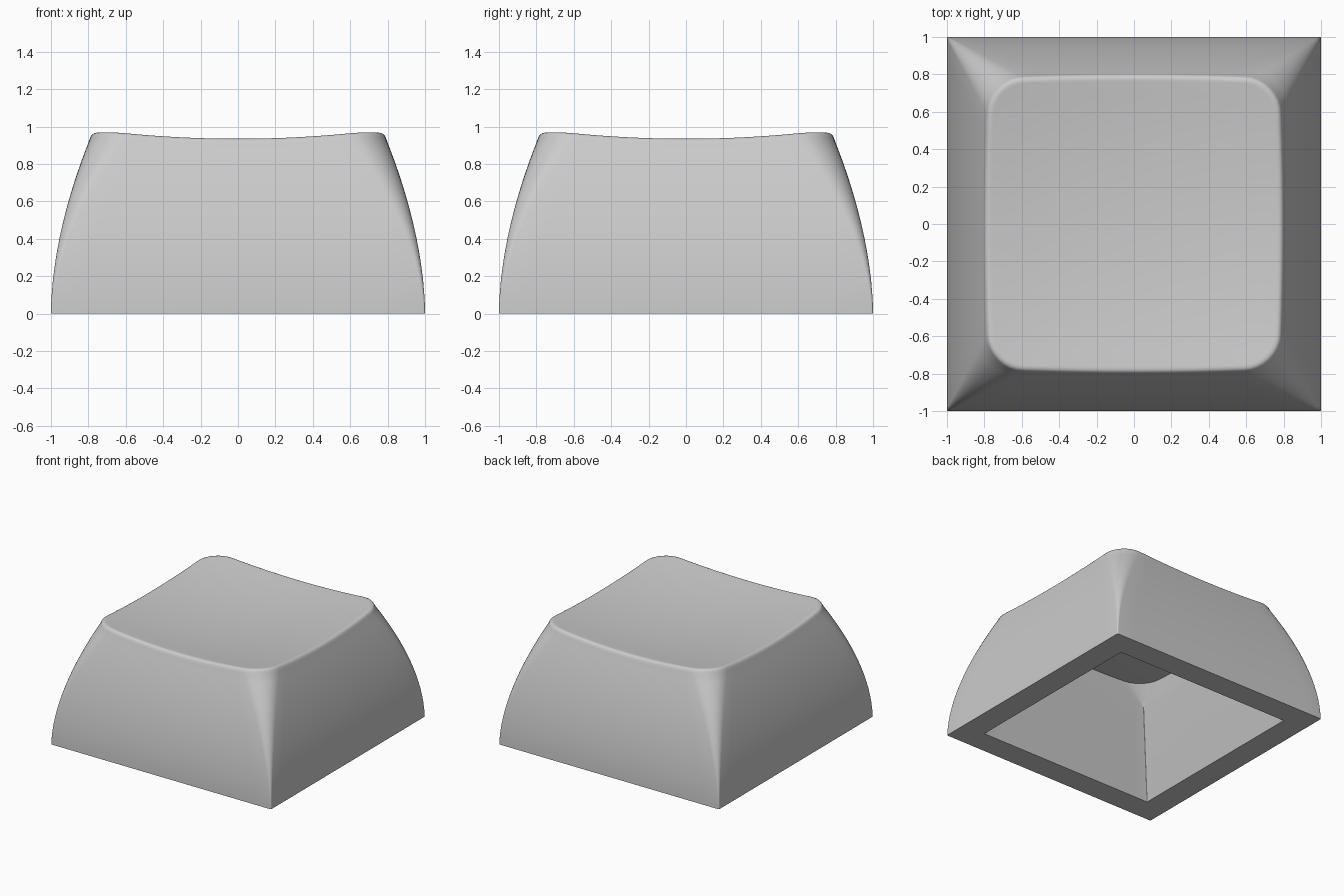
import bpy, bmesh
from math import sin, cos, pi, radians

if "Cube" in bpy.data.objects:
    bpy.data.objects.remove(bpy.data.objects["Cube"])

SIDE, CORNER = 14, 8          # segments per straight side and per corner


def dish(x, y):
    """Height of the scooped top."""
    return 0.885 + 0.085 * (x * x + y * y)


def wall(z):
    """Half width of the bulging outer side at height z."""
    return 1 - 0.235 * max(z, 0) ** 1.8


def radius(z):
    """Corner radius grows towards the top."""
    return 0.008 + 0.19 * max(z / 0.95, 0) ** 1.7


def rounded_square(h, r):
    pts = []
    for q in range(4):
        c, s = round(cos(q * pi / 2)), round(sin(q * pi / 2))
        loc = [(h, (h - r) * (2 * i / SIDE - 1)) for i in range(SIDE)]
        for i in range(CORNER):
            a = i / CORNER * pi / 2
            loc.append((h - r + r * cos(a), h - r + r * sin(a)))
        # the next side starts where this corner arc ends
        pts += [(c * x - s * y, s * x + c * y) for x, y in loc]
    return pts


bm = bmesh.new()


def ring(coords):
    return [bm.verts.new(c) for c in coords]


def bridge(a, b):
    n = len(a)
    for i in range(n):
        j = (i + 1) % n
        bm.faces.new((a[i], a[j], b[j], b[i]))


def dish_rings(edge, height, steps=10):
    """Rings shrinking to the centre, closed with a fan."""
    rings = [ring((x * k / steps, y * k / steps, height(x * k / steps, y * k / steps))
                  for x, y in edge) for k in range(steps - 1, 0, -1)]
    return rings, bm.verts.new((0, 0, height(0, 0)))


def cap(last, rings, centre):
    for r in rings:
        bridge(last, r)
        last = r
    for i in range(len(last)):
        bm.faces.new((last[i], last[(i + 1) % len(last)], centre))


# outer sides, following the scooped rim
R, A0 = 0.045, radians(20)
nominal = rounded_square(0.77, 0.19)
outer = []
tops = [dish(x, y) - R * (1 - sin(A0)) for x, y in nominal]
STEPS = 16
for k in range(STEPS + 1):
    zs = [t * k / STEPS for t in tops]
    outer.append(ring((*rounded_square(wall(z), radius(z))[i], z) for i, z in enumerate(zs)))

# soft rim
for k in range(1, 6):
    a = A0 + (pi / 2 - A0) * k / 5
    d = R * (cos(A0) - cos(a))
    pts = [rounded_square(wall(t) - d, radius(t) - d * 0.6)[i] for i, t in enumerate(tops)]
    f = k / 5
    outer.append(ring(
        (x, y, (1 - f) * (tops[i] + R * (sin(a) - sin(A0))) + f * dish(x, y))
        for i, (x, y) in enumerate(pts)))
for a, b in zip(outer, outer[1:]):
    bridge(a, b)
edge = [(v.co.x, v.co.y) for v in outer[-1]]
cap(outer[-1], *dish_rings(edge, dish))

# hollow inside: straight taper, then rounded upper walls and scooped ceiling
def ceiling(x, y):
    return 0.745 + 0.085 * (x * x + y * y)


inner = [ring((x, y, z) for x, y in rounded_square(h, r))
         for h, r, z in ((0.8, 0.005, 0), (0.585, 0.005, 0.65))]
roof = rounded_square(0.555, 0.18)
low = rounded_square(0.585, 0.005)
for k in range(1, 6):
    f = k / 5
    inner.append(ring((p[0] + (q[0] - p[0]) * f, p[1] + (q[1] - p[1]) * f,
                       0.65 + (ceiling(*q) - 0.65) * f) for p, q in zip(low, roof)))
bridge(outer[0], inner[0])
for a, b in zip(inner, inner[1:]):
    bridge(a, b)
cap(inner[-1], *dish_rings(roof, ceiling))

bmesh.ops.recalc_face_normals(bm, faces=bm.faces)
mesh = bpy.data.meshes.new("keycap")
bm.to_mesh(mesh)
bm.free()
keycap = bpy.data.objects.new("keycap", mesh)
bpy.context.collection.objects.link(keycap)
bpy.context.view_layer.objects.active = keycap
keycap.select_set(True)
bpy.ops.object.shade_smooth_by_angle(angle=radians(30))
